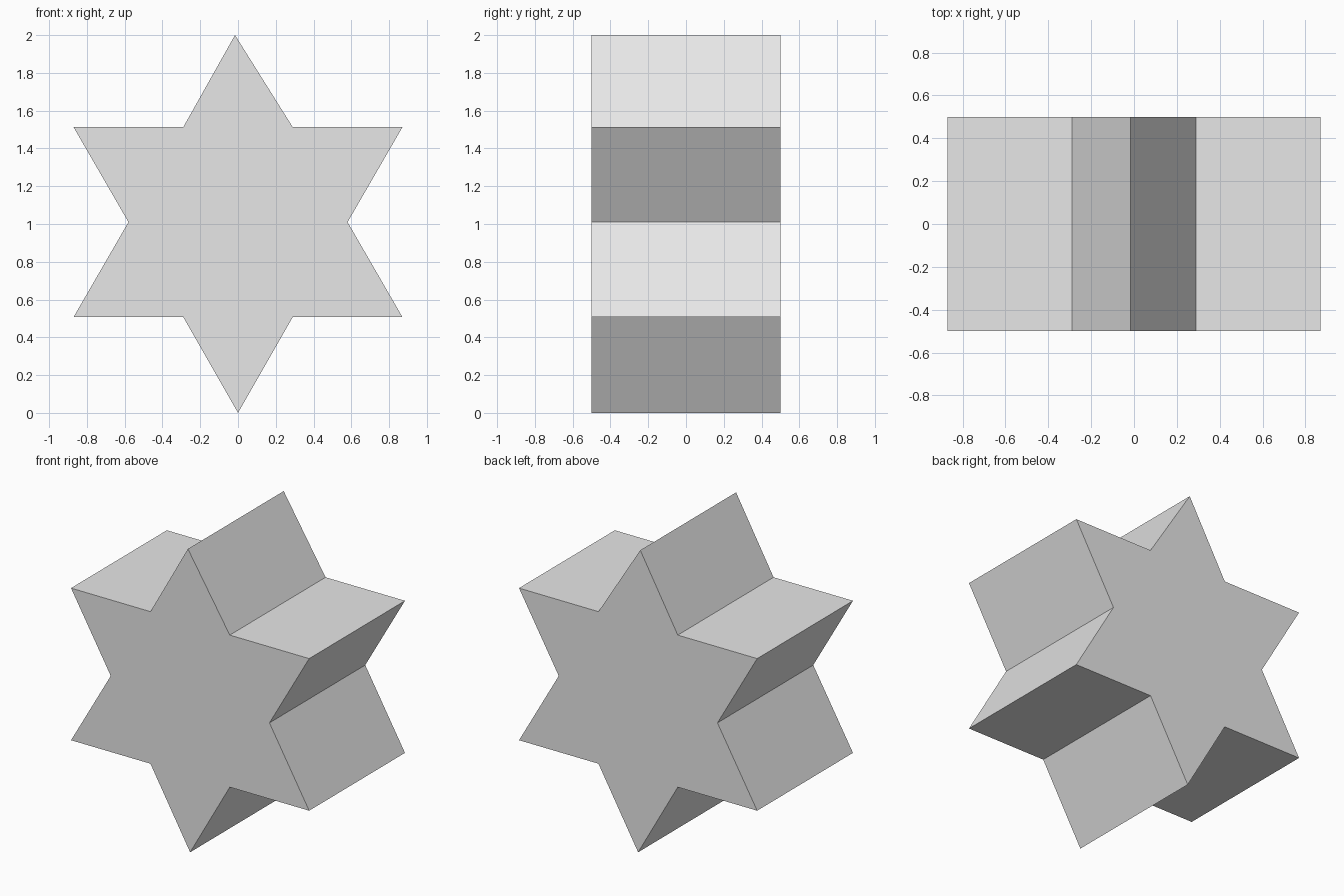
import bpy
import bmesh
from math import sin, cos, pi

cube = bpy.data.objects.get("Cube")
if cube:
    bpy.data.objects.remove(cube, do_unlink=True)

# Light grey material
grey = bpy.data.materials.new("light grey")
grey.use_nodes = True
color = (0.8, 0.8, 0.8, 1)
grey.diffuse_color = color
grey.node_tree.nodes["Principled BSDF"].inputs["Base Color"].default_value = color

# Six-pointed outline: tips and notches alternate around the centre
OUTER, INNER, CENTRE, DEPTH = 1.005, 0.58, 1.01, 1.0
bm = bmesh.new()
outline = []
for i in range(12):
    radius = INNER if i % 2 else OUTER
    angle = pi / 2 + i * pi / 6
    outline.append(bm.verts.new((radius * cos(angle), -DEPTH / 2, CENTRE + radius * sin(angle))))

# The top tip leans slightly aside; both end tips meet the overall height
outline[0].co.x, outline[0].co.z = -0.016, 2.0
outline[6].co.z = 0.0

# Extrude the front face to the back
front = bm.faces.new(outline)
back = bmesh.ops.extrude_face_region(bm, geom=[front], use_keep_orig=True)
verts = [g for g in back["geom"] if isinstance(g, bmesh.types.BMVert)]
bmesh.ops.translate(bm, verts=verts, vec=(0, DEPTH, 0))
bmesh.ops.recalc_face_normals(bm, faces=bm.faces)

mesh = bpy.data.meshes.new("star_prism")
bm.to_mesh(mesh)
bm.free()
mesh.materials.append(grey)
star = bpy.data.objects.new("star_prism", mesh)
bpy.context.collection.objects.link(star)
